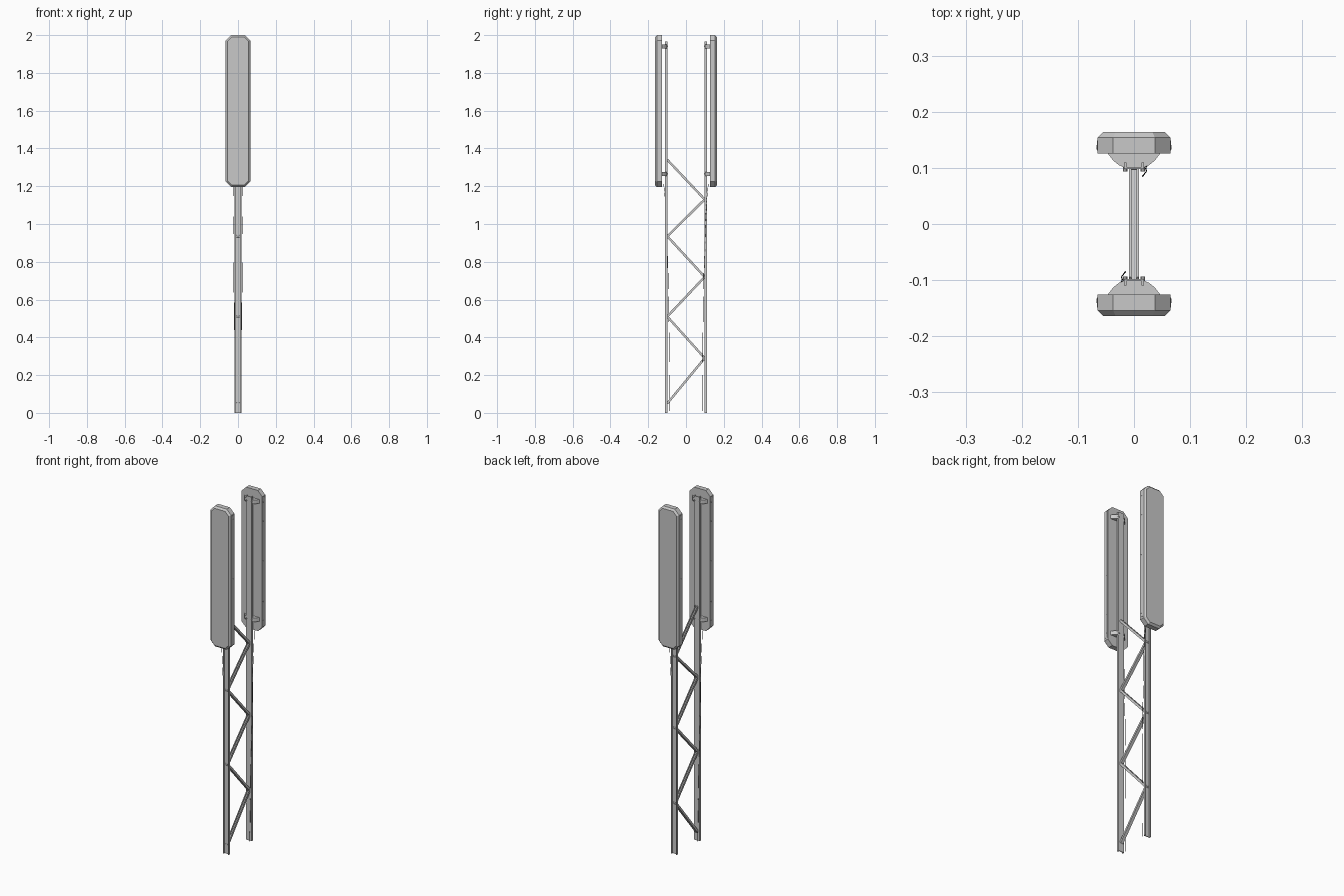
import bpy, bmesh
from math import pi
from mathutils import Matrix, Vector

cube = bpy.data.objects.get("Cube")
if cube:
    bpy.data.objects.remove(cube, do_unlink=True)


def material(name, value):
    m = bpy.data.materials.new(name)
    m.use_nodes = True
    colour = (value, value, value, 1)
    m.diffuse_color = colour
    m.node_tree.nodes["Principled BSDF"].inputs["Base Color"].default_value = colour
    return m


PANEL = material("panel grey", 0.58)
STEEL = material("galvanised grey", 0.6)
CABLE = material("cable black", 0.05)


def finish(bm, name, mat, turn=False):
    """Store a mesh; turn spins the part to the rear half."""
    if turn:
        bm.transform(Matrix.Rotation(pi, 4, "Z"))
    bmesh.ops.recalc_face_normals(bm, faces=bm.faces)
    mesh = bpy.data.meshes.new(name)
    bm.to_mesh(mesh)
    bm.free()
    mesh.materials.append(mat)
    obj = bpy.data.objects.new(name, mesh)
    bpy.context.collection.objects.link(obj)
    return obj


def extruded(outline, z0, z1):
    bm = bmesh.new()
    face = bm.faces.new([bm.verts.new((x, y, z0)) for x, y in outline])
    top = bmesh.ops.extrude_face_region(bm, geom=[face])["geom"]
    verts = [v for v in top if isinstance(v, bmesh.types.BMVert)]
    bmesh.ops.translate(bm, verts=verts, vec=(0, 0, z1 - z0))
    return bm


def prism(name, outline, z0, z1, mat, turn):
    finish(extruded(outline, z0, z1), name, mat, turn)


def rod(name, a, b, radius, mat, turn):
    a, b = Vector(a), Vector(b)
    bm = bmesh.new()
    spin = (b - a).to_track_quat("Z", "Y").to_matrix().to_4x4()
    bmesh.ops.create_cone(bm, cap_ends=True, segments=8, radius1=radius,
                          radius2=radius, depth=(b - a).length,
                          matrix=Matrix.Translation((a + b) / 2) @ spin)
    finish(bm, name, mat, turn)


def panel(name, turn):
    """Cut-corner housing with a bevelled front and flat back."""
    # each ring: y, inset from the full outline
    rings = [(-0.164, 0.010), (-0.154, 0), (-0.126, 0)]
    bm = bmesh.new()
    loops = []
    for y, inset in rings:
        w, h, c = 0.065 - inset, 0.402 - inset, 0.028 - inset * 0.6
        pts = [(w, h - c), (w - c, h), (c - w, h), (-w, h - c)]
        pts += [(-x, -z) for x, z in pts]
        loops.append([bm.verts.new((x, y, 1.598 + z)) for x, z in pts])
    for p, q in zip(loops, loops[1:]):
        for i in range(len(p)):
            j = (i + 1) % len(p)
            bm.faces.new((p[i], p[j], q[j], q[i]))
    bm.faces.new(loops[0])
    bm.faces.new(loops[-1])
    finish(bm, name, PANEL, turn)


def cable(name, turn):
    pts = [(-0.022, -0.118, 1.21), (-0.024, -0.108, 1.1), (-0.021, -0.1, 0.9),
           (-0.022, -0.094, 0.7), (-0.019, -0.09, 0.45), (-0.017, -0.087, 0.2),
           (-0.015, -0.085, 0.0)]
    s = -1 if turn else 1
    curve = bpy.data.curves.new(name, "CURVE")
    curve.dimensions = "3D"
    curve.bevel_depth = 0.001
    curve.bevel_resolution = 1
    curve.resolution_u = 6
    spline = curve.splines.new("BEZIER")
    spline.bezier_points.add(len(pts) - 1)
    for bp, (x, y, z) in zip(spline.bezier_points, pts):
        bp.co = (s * x, s * y, z + 0.002)
        bp.handle_left_type = bp.handle_right_type = "AUTO"
    curve.materials.append(CABLE)
    bpy.context.collection.objects.link(bpy.data.objects.new(name, curve))


def mirrored(half):
    return half + [(-x, y) for x, y in reversed(half)]


# Post channel, open towards the panel, and bracket bowed out to the post
channel = mirrored([(0.018, -0.098), (0.018, -0.110), (0.013, -0.110), (0.013, -0.102)])
bow = mirrored([(0.047, -0.126), (0.037, -0.113), (0.027, -0.105), (0.018, -0.101)])

for end, turn in (("front", False), ("rear", True)):
    panel(end + "_panel", turn)
    prism(end + "_post", channel, 0, 1.967, STEEL, turn)
    cable(end + "_cable", turn)
    # Brackets and clamp bolts
    for level, z in (("lower", 1.265), ("upper", 1.94)):
        part = f"{end}_{level}"
        prism(part + "_bracket", bow, z - 0.011, z + 0.011, STEEL, turn)
        for tag, x in (("left", 0.016), ("right", -0.016)):
            rod(f"{part}_{tag}_bolt", (x, -0.112, z), (x, -0.094, z), 0.004, STEEL, turn)
    # Edge strips with fixing studs along the housing sides
    for tag, s in (("left", 1), ("right", -1)):
        strip = [(s * x, y) for x, y in
                 ((0.064, -0.149), (0.0658, -0.149), (0.0658, -0.131), (0.064, -0.131))]
        prism(f"{end}_{tag}_strip", strip, 1.235, 1.965, PANEL, turn)
        for i, z in enumerate((1.26, 1.37, 1.6, 1.83, 1.94)):
            rod(f"{end}_{tag}_stud_{i + 1}", (s * 0.065, -0.137, z),
                (s * 0.0665, -0.137, z), 0.004, PANEL, turn)

# Zigzag channel bracing between the posts, open side up
brace = mirrored([(0.0085, -0.006), (0.0085, 0.006), (0.0045, 0.006), (0.0045, -0.002)])
nodes = [0.05, 0.29, 0.51, 0.72, 0.935, 1.13, 1.34]
for i, (low, high) in enumerate(zip(nodes, nodes[1:])):
    y = -0.099 if i % 2 == 0 else 0.099
    start, end = Vector((0, y, low)), Vector((0, -y, high))
    along = end - start
    bm = extruded(brace, 0, along.length)
    across = Vector((1, 0, 0))
    up = along.normalized().cross(across)
    if up.z < 0:
        up = -up
    frame = Matrix((across, up, along.normalized())).transposed().to_4x4()
    bm.transform(Matrix.Translation(start) @ frame)
    finish(bm, f"brace_{i + 1}", STEEL)
